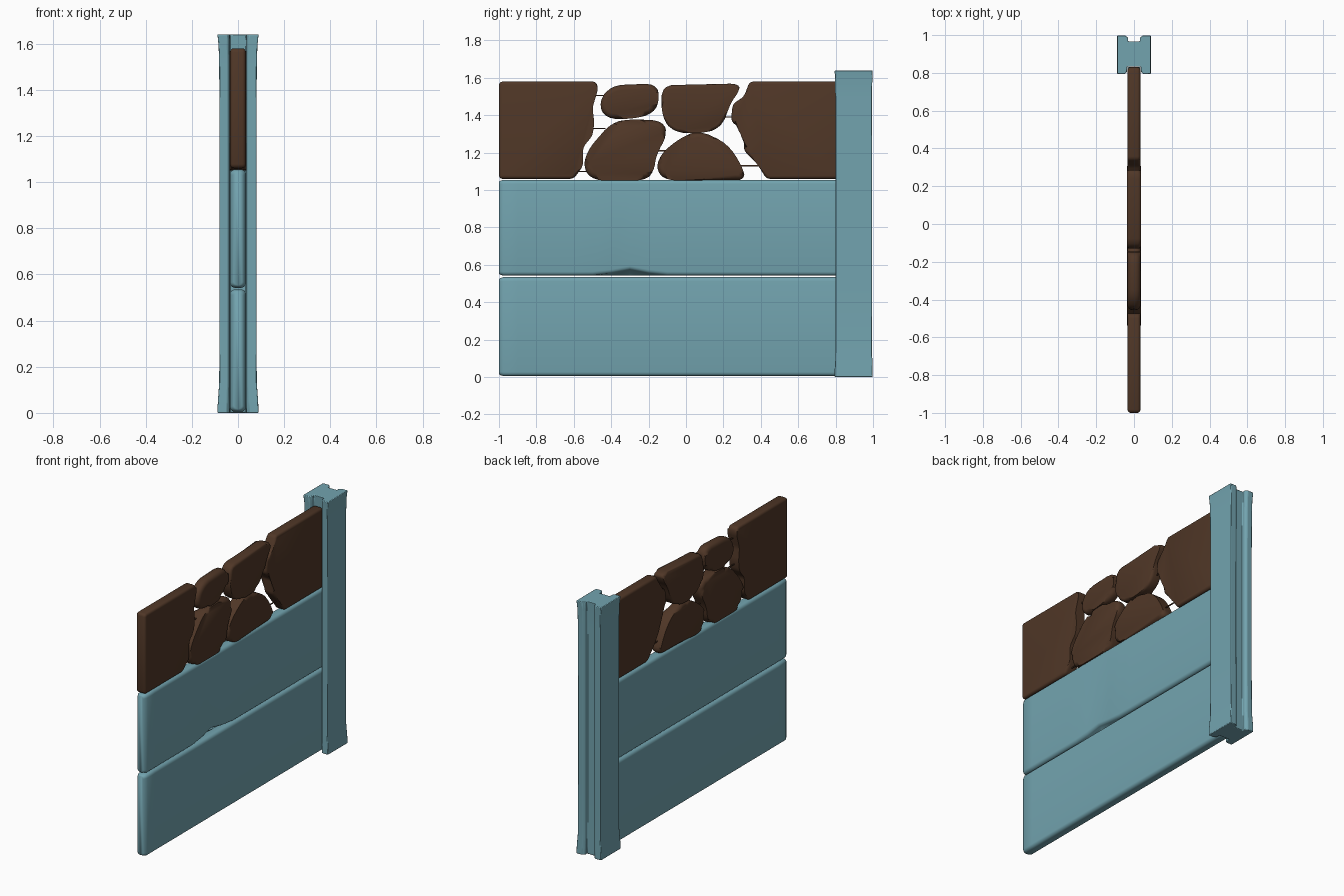
import bpy, bmesh, math
from mathutils import Vector

cube = bpy.data.objects.get("Cube")
if cube:
    bpy.data.objects.remove(cube, do_unlink=True)


def material(name, rgb):
    mat = bpy.data.materials.new(name)
    mat.use_nodes = True
    mat.diffuse_color = (*rgb, 1)
    mat.node_tree.nodes["Principled BSDF"].inputs["Base Color"].default_value = (*rgb, 1)
    return mat


teal = material("weathered teal", (0.17, 0.37, 0.43))
brown = material("dark brown", (0.08, 0.038, 0.02))


def finish(bm, name, mat, angle=40):
    """Turn a bmesh into a smooth shaded object."""
    bmesh.ops.recalc_face_normals(bm, faces=bm.faces[:])
    mesh = bpy.data.meshes.new(name)
    bm.to_mesh(mesh)
    bm.free()
    mesh.materials.append(mat)
    obj = bpy.data.objects.new(name, mesh)
    bpy.context.collection.objects.link(obj)
    bpy.ops.object.select_all(action="DESELECT")
    obj.select_set(True)
    bpy.context.view_layer.objects.active = obj
    bpy.ops.object.shade_smooth_by_angle(angle=math.radians(angle))
    return obj


def loft(sections):
    """Skin closed sections of equal length and cap both ends."""
    bm = bmesh.new()
    rings = [[bm.verts.new(p) for p in section] for section in sections]
    for a, b in zip(rings, rings[1:]):
        for i in range(len(a)):
            j = (i + 1) % len(a)
            bm.faces.new((a[i], a[j], b[j], b[i]))
    bm.faces.new(rings[0])
    bm.faces.new(rings[-1])
    return bm


def soften(points, cut):
    """Cut every corner of a closed outline by a short distance."""
    result = []
    for i, p in enumerate(points):
        for other in (points[i - 1], points[(i + 1) % len(points)]):
            edge = other - p
            result.append(p + edge.normalized() * min(cut, edge.length * 0.28))
    return result


# Grooved post, slightly flared at head and foot
half = [(0.036, 0.835), (0.036, 0.81), (0.045, 0.797), (0.084, 0.797),
        (0.084, 0.996), (0.045, 0.996), (0.032, 0.985), (0.032, 0.965)]
outline = half + [(-x, y) for x, y in reversed(half)]
sections = []
for z, flare in ((0, 1.06), (0.05, 1.04), (0.13, 0.97), (0.5, 0.95),
                 (1.1, 0.95), (1.5, 0.97), (1.59, 1.0), (1.64, 1.06)):
    sections.append([(x * flare if abs(x) > 0.04 else x,
                      0.9 + (y - 0.9) * (1 + (flare - 1) * 0.4), z)
                     for x, y in outline])
post = finish(loft(sections), "grooved_post", teal, 35)
bevel = post.modifiers.new("soft edges", "BEVEL")
bevel.width, bevel.segments = 0.004, 2
bevel.limit_method = "ANGLE"


# Two rounded planks; the upper one has a chipped lower edge
def plank(name, low, high, chip):
    rings = []
    steps = [-1, -0.993, -0.975] + [-0.9 + 0.1 * i for i in range(18)] + [0.83]
    for y in steps:
        shrink = 0.018 * max(0, (-0.975 - y) / 0.025) ** 2
        dent = chip * math.exp(-((y + 0.3) / 0.1) ** 2)
        wx, radius = 0.035 - shrink, 0.022 - shrink * 0.4
        z0, z1 = low + shrink * 0.6, high - shrink * 0.6
        ring = []
        for sx, sz, start in ((1, 1, 0), (-1, 1, 90), (-1, -1, 180), (1, -1, 270)):
            for k in range(5):
                a = math.radians(start + k * 22.5)
                x = sx * (wx - radius) + radius * math.cos(a)
                z = (z1 - radius if sz > 0 else z0 + radius) + radius * math.sin(a)
                if sx > 0 and sz < 0:
                    x, z = x - dent * 0.3, z + dent
                ring.append((x, y, z))
        rings.append(ring)
    finish(loft(rings), name, teal, 50)


plank("lower_plank", 0.005, 0.535, 0)
plank("upper_plank", 0.542, 1.055, 0.03)

# Stone outlines as (y, z), then rim rounding and half thickness
stones = {
    "front_slab": ([(-1, 1.58), (-.48, 1.58), (-.47, 1.54), (-.5, 1.44),
                    (-.49, 1.36), (-.5, 1.29), (-.55, 1.23), (-.55, 1.13),
                    (-.6, 1.06), (-1, 1.06)], 0.016, 0.034),
    "back_slab": ([(.34, 1.58), (.83, 1.58), (.83, 1.06), (.43, 1.06),
                   (.38, 1.14), (.31, 1.21), (.31, 1.31), (.24, 1.37),
                   (.25, 1.46), (.31, 1.5)], 0.016, 0.034),
    "small_upper_stone": ([(-.4, 1.56), (-.16, 1.57), (-.14, 1.49), (-.17, 1.41),
                           (-.28, 1.38), (-.43, 1.38), (-.47, 1.47)], 0.028, 0.035),
    "large_upper_stone": ([(-.13, 1.56), (.29, 1.57), (.28, 1.52), (.24, 1.47),
                           (.19, 1.33), (.07, 1.3), (-.07, 1.31), (-.13, 1.39)],
                          0.022, 0.037),
    "front_lower_stone": ([(-.4, 1.36), (-.3, 1.38), (-.12, 1.37), (-.1, 1.29),
                           (-.16, 1.19), (-.17, 1.1), (-.22, 1.05), (-.49, 1.05),
                           (-.55, 1.11), (-.53, 1.21)], 0.028, 0.036),
    "back_lower_stone": ([(.07, 1.32), (.22, 1.25), (.3, 1.13), (.32, 1.05),
                          (-.1, 1.05), (-.16, 1.1), (-.14, 1.19), (-.03, 1.28)],
                         0.028, 0.036),
}
for name, (points, rounding, depth) in stones.items():
    corner = 0.012 if "slab" in name else 0.035
    rim = soften(soften([Vector(p) for p in points], corner), corner / 2)
    bm = loft([[(x, p.x, p.y) for p in rim] for x in (-depth, depth)])
    rims = [e for e in bm.edges if abs(e.verts[0].co.x - e.verts[1].co.x) < 0.001]
    bmesh.ops.bevel(bm, geom=rims, offset=rounding, offset_type="OFFSET",
                    segments=4, profile=0.5, affect="EDGES", clamp_overlap=True)
    finish(bm, name, brown, 50)

# Thin wires bridging the gaps between stones
for i, (y0, y1, z) in enumerate(((-.5, -.42, 1.505), (-.52, -.43, 1.33),
                                 (-.6, -.52, 1.1), (-.18, -.11, 1.21),
                                 (.2, .28, 1.39), (.28, .42, 1.13))):
    wire = [[(sx * 0.003, y, z + sz * 0.003)
             for sx, sz in ((1, 1), (-1, 1), (-1, -1), (1, -1))] for y in (y0, y1)]
    finish(loft(wire), f"wire_{i + 1}", brown)
